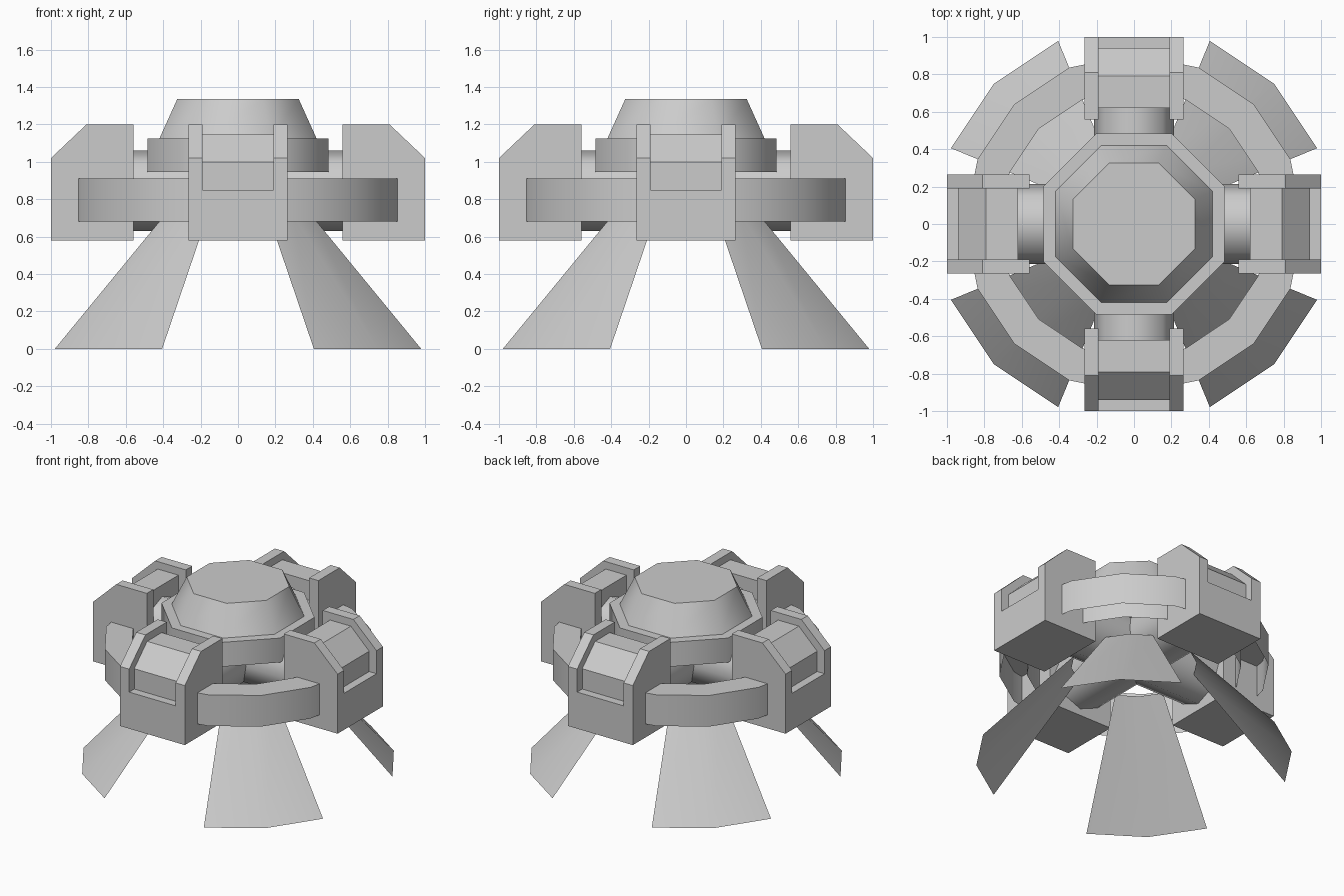
import bpy, bmesh
from math import pi, cos, sin, radians
from mathutils import Matrix

if "Cube" in bpy.data.objects:
    bpy.data.objects.remove(bpy.data.objects["Cube"])


def finish(name, bm, smooth=False):
    bmesh.ops.recalc_face_normals(bm, faces=bm.faces)
    me = bpy.data.meshes.new(name)
    bm.to_mesh(me)
    bm.free()
    ob = bpy.data.objects.new(name, me)
    bpy.context.collection.objects.link(ob)
    if smooth:
        bpy.ops.object.select_all(action='DESELECT')
        bpy.context.view_layer.objects.active = ob
        ob.select_set(True)
        bpy.ops.object.shade_smooth_by_angle(angle=radians(50))
    return ob


def add_prism(bm, profile, y0, y1):
    """Extrude an (x, z) profile from y0 to y1."""
    a = [bm.verts.new((x, y0, z)) for x, z in profile]
    b = [bm.verts.new((x, y1, z)) for x, z in profile]
    n = len(profile)
    bm.faces.new(a)
    bm.faces.new(b[::-1])
    for i in range(n):
        j = (i + 1) % n
        bm.faces.new((a[i], b[i], b[j], a[j]))


def sweep(bm, profile, sides, start=0.0, count=None):
    """Revolve an (r, z) profile in flat-sided steps; count limits it to an arc."""
    closed = count is None
    steps = sides if closed else count + 1
    rows = []
    for i in range(steps):
        t = start + 2 * pi * i / sides
        rows.append([bm.verts.new((r * cos(t), r * sin(t), z)) for r, z in profile])
    for i in range(steps if closed else steps - 1):
        p, q = rows[i], rows[(i + 1) % steps]
        for k in range(len(profile) - 1):
            bm.faces.new((p[k], q[k], q[k + 1], p[k + 1]))
    return rows


# Four pods: base block, recessed centre and two raised cheeks
cheek = [(.56, .58), (1, .58), (1, 1.02), (.81, 1.2), (.56, 1.2)]
centre = [(.62, .85), (.62, 1.145), (.79, 1.145), (.94, 1.0), (.94, .85)]
base = [(.56, .58), (1, .58), (1, .85), (.56, .85)]
for i, side in enumerate(("right", "back", "left", "front")):
    bm = bmesh.new()
    add_prism(bm, cheek, .19, .265)
    add_prism(bm, cheek, -.265, -.19)
    add_prism(bm, centre, -.19, .19)
    add_prism(bm, base, -.19, .19)
    bm.transform(Matrix.Rotation(i * pi / 2, 4, 'Z'))
    finish(side + "_pod", bm)

# Two octagonal pipes crossing under the collar
for name, turn in (("pipe_x", 0), ("pipe_y", pi / 2)):
    bm = bmesh.new()
    pts = [(.215 * cos(k * pi / 4), .845 + .215 * sin(k * pi / 4)) for k in range(8)]
    add_prism(bm, pts, -.63, .63)
    bm.transform(Matrix.Rotation(turn + pi / 2, 4, 'Z'))
    finish(name, bm, True)

# Ring joining the pods, open underneath
bm = bmesh.new()
sweep(bm, [(.905, .68), (.905, .91), (.72, .91), (.72, .68)], 16)
finish("ring", bm, True)

# Octagonal collar and tapered dome
k = 1 / cos(pi / 8)
for name, r0, z0, r1, z1 in (("collar", .485, .945, .485, 1.125),
                             ("dome", .42, 1.125, .325, 1.335)):
    bm = bmesh.new()
    rows = sweep(bm, [(r0 * k, z0), (r1 * k, z1)], 8, pi / 8)
    bm.faces.new([r[0] for r in rows])
    bm.faces.new([r[1] for r in rows])
    finish(name, bm, True)

# Four flared legs, each a thin arc of a cone
for i in range(4):
    bm = bmesh.new()
    sweep(bm, [(1.06, 0), (.42, .72)], 16, pi / 8 + i * pi / 2, 2)
    finish("leg_%d" % (i + 1), bm, True)
